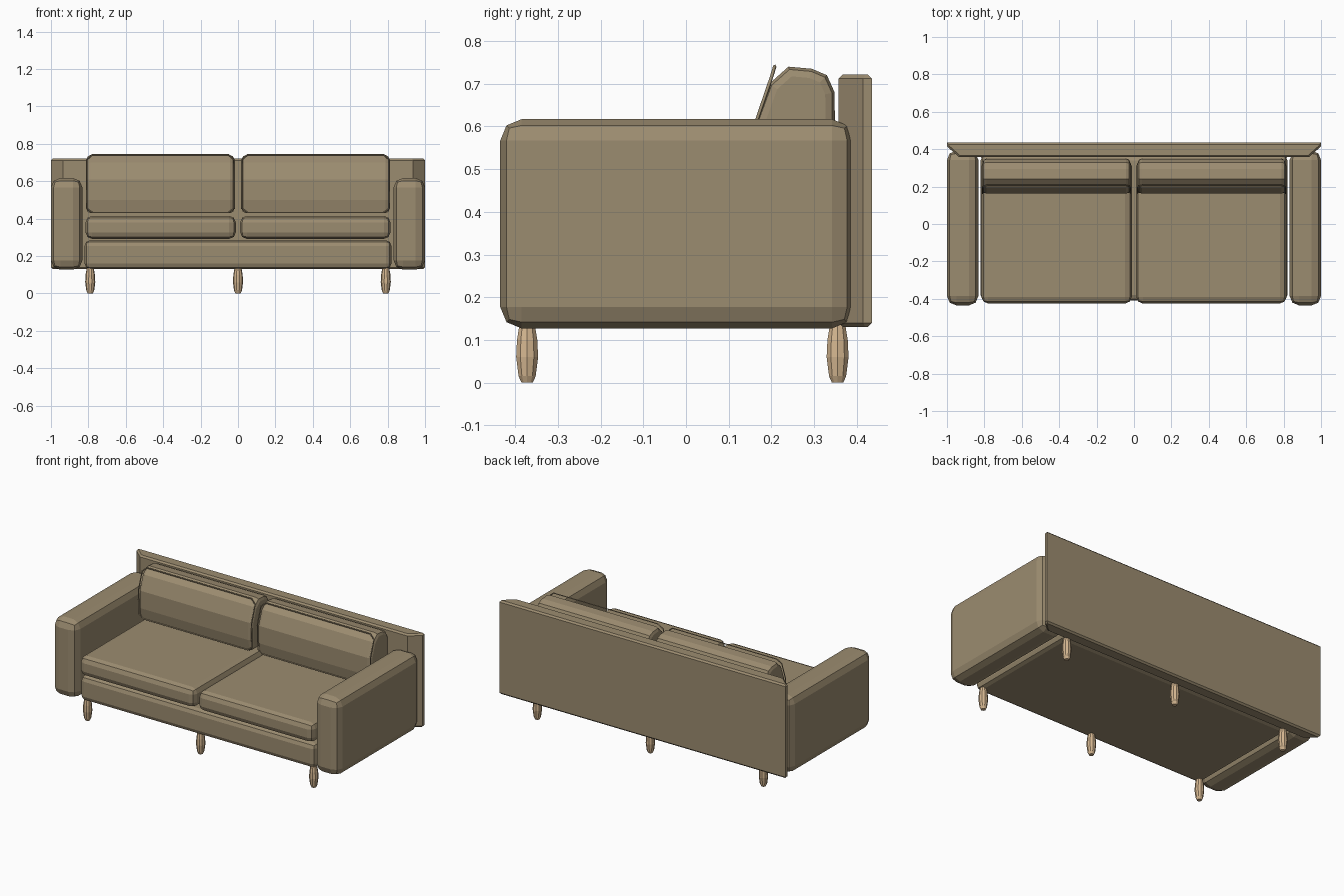
import bpy, bmesh, math
from mathutils import Vector

if "Cube" in bpy.data.objects:
    bpy.data.objects.remove(bpy.data.objects["Cube"])


def material(name, rgb):
    m = bpy.data.materials.new(name)
    m.diffuse_color = (*rgb, 1)
    m.use_nodes = True
    m.node_tree.nodes["Principled BSDF"].inputs["Base Color"].default_value = m.diffuse_color
    return m


FABRIC = material("tan fabric", (0.33, 0.262, 0.162))
WOOD = material("light wood", (0.66, 0.47, 0.28))


def finish(bm, name, mat):
    bmesh.ops.recalc_face_normals(bm, faces=bm.faces[:])
    me = bpy.data.meshes.new(name)
    bm.to_mesh(me)
    bm.free()
    me.materials.append(mat)
    ob = bpy.data.objects.new(name, me)
    bpy.context.collection.objects.link(ob)
    return ob


def bevel(bm, width, segments):
    edges = [e for e in bm.edges if e.calc_face_angle(0) > 0.9]
    bmesh.ops.bevel(bm, geom=edges, offset=width, segments=segments,
                    profile=0.5, affect='EDGES', clamp_overlap=True)


def soft_box(name, lo, hi, width, segments=2):
    bm = bmesh.new()
    bmesh.ops.create_cube(bm, size=1)
    lo, hi = Vector(lo), Vector(hi)
    for v in bm.verts:
        v.co = Vector([lo[i] + (v.co[i] + 0.5) * (hi[i] - lo[i]) for i in range(3)])
    bmesh.ops.recalc_face_normals(bm, faces=bm.faces[:])
    bevel(bm, width, segments)
    return finish(bm, name, FABRIC)


def prism(points, offset):
    bm = bmesh.new()
    f = bm.faces.new([bm.verts.new(p) for p in points])
    r = bmesh.ops.extrude_face_region(bm, geom=[f])
    bmesh.ops.translate(bm, vec=offset,
                        verts=[g for g in r['geom'] if isinstance(g, bmesh.types.BMVert)])
    bmesh.ops.recalc_face_normals(bm, faces=bm.faces[:])
    return bm


# base frame
soft_box("base", (-0.82, -0.41, 0.13), (0.82, 0.37, 0.285), 0.03)

# back panel with chamfered front corners
plan = [(-1, 0.435), (-1, 0.415), (-0.935, 0.357), (0.935, 0.357), (1, 0.415), (1, 0.435)]
bm = prism([(x, y, 0.13) for x, y in plan], (0, 0, 0.592))
rim = [e for e in bm.edges if abs(e.verts[0].co.z - e.verts[1].co.z) < 1e-4]
bmesh.ops.bevel(bm, geom=rim, offset=0.01, segments=1, affect='EDGES', clamp_overlap=True)
finish(bm, "back_panel", FABRIC)

# back cushion side profile (y, z)
PROFILE = [(0.175, 0.43), (0.162, 0.50), (0.162, 0.61), (0.195, 0.70), (0.24, 0.74),
           (0.295, 0.735), (0.33, 0.72), (0.348, 0.68), (0.35, 0.43)]

for s, side in ((-1, "left"), (1, "right")):
    # arm
    xs = sorted((s * 0.832, s * 1.0))
    soft_box(side + "_arm", (xs[0], -0.435, 0.127), (xs[1], 0.392, 0.617), 0.05)

    # seat cushion
    xs = sorted((s * 0.012, s * 0.815))
    soft_box(side + "_seat_cushion", (xs[0], -0.425, 0.292), (xs[1], 0.345, 0.415), 0.035)

    # back cushion with rounded ends
    xs = sorted((s * 0.02, s * 0.81))
    bm = prism([(xs[0], y, z) for y, z in PROFILE], (xs[1] - xs[0], 0, 0))
    ends = [e for e in bm.edges if abs(e.verts[0].co.x - e.verts[1].co.x) < 1e-4]
    bmesh.ops.bevel(bm, geom=ends, offset=0.022, segments=2, profile=0.5,
                    affect='EDGES', clamp_overlap=True)
    finish(bm, side + "_back_cushion", FABRIC)

    # piping round the cushion front
    a, b = xs
    loop = [(a + 0.03, 0.17, 0.433), (a, 0.17, 0.455), (a, 0.164, 0.61), (a, 0.2, 0.715),
            (a + 0.03, 0.208, 0.741), (b - 0.03, 0.208, 0.741), (b, 0.2, 0.715),
            (b, 0.164, 0.61), (b, 0.17, 0.455), (b - 0.03, 0.17, 0.433)]
    cu = bpy.data.curves.new(side + "_piping", 'CURVE')
    cu.dimensions = '3D'
    cu.bevel_depth = 0.004
    cu.bevel_resolution = 0
    sp = cu.splines.new('POLY')
    sp.points.add(len(loop) - 1)
    for p, co in zip(sp.points, loop):
        p.co = (*co, 1)
    sp.use_cyclic_u = True
    cu.materials.append(FABRIC)
    bpy.context.collection.objects.link(bpy.data.objects.new(side + "_piping", cu))

# turned legs: (radius, z) rings
RINGS = [(0.014, 0.0), (0.021, 0.015), (0.027, 0.06), (0.025, 0.10), (0.019, 0.135)]
N = 10
for yname, y in (("front", -0.372), ("back", 0.355)):
    for xname, x in (("left", -0.79), ("middle", 0), ("right", 0.79)):
        bm = bmesh.new()
        rows = [[bm.verts.new((x + r * math.cos(2 * math.pi * i / N),
                               y + r * math.sin(2 * math.pi * i / N), z))
                 for i in range(N)] for r, z in RINGS]
        for lo, hi in zip(rows, rows[1:]):
            for i in range(N):
                j = (i + 1) % N
                bm.faces.new((lo[i], lo[j], hi[j], hi[i]))
        bm.faces.new(rows[0])
        bm.faces.new(rows[-1])
        finish(bm, f"{yname}_{xname}_leg", WOOD)
